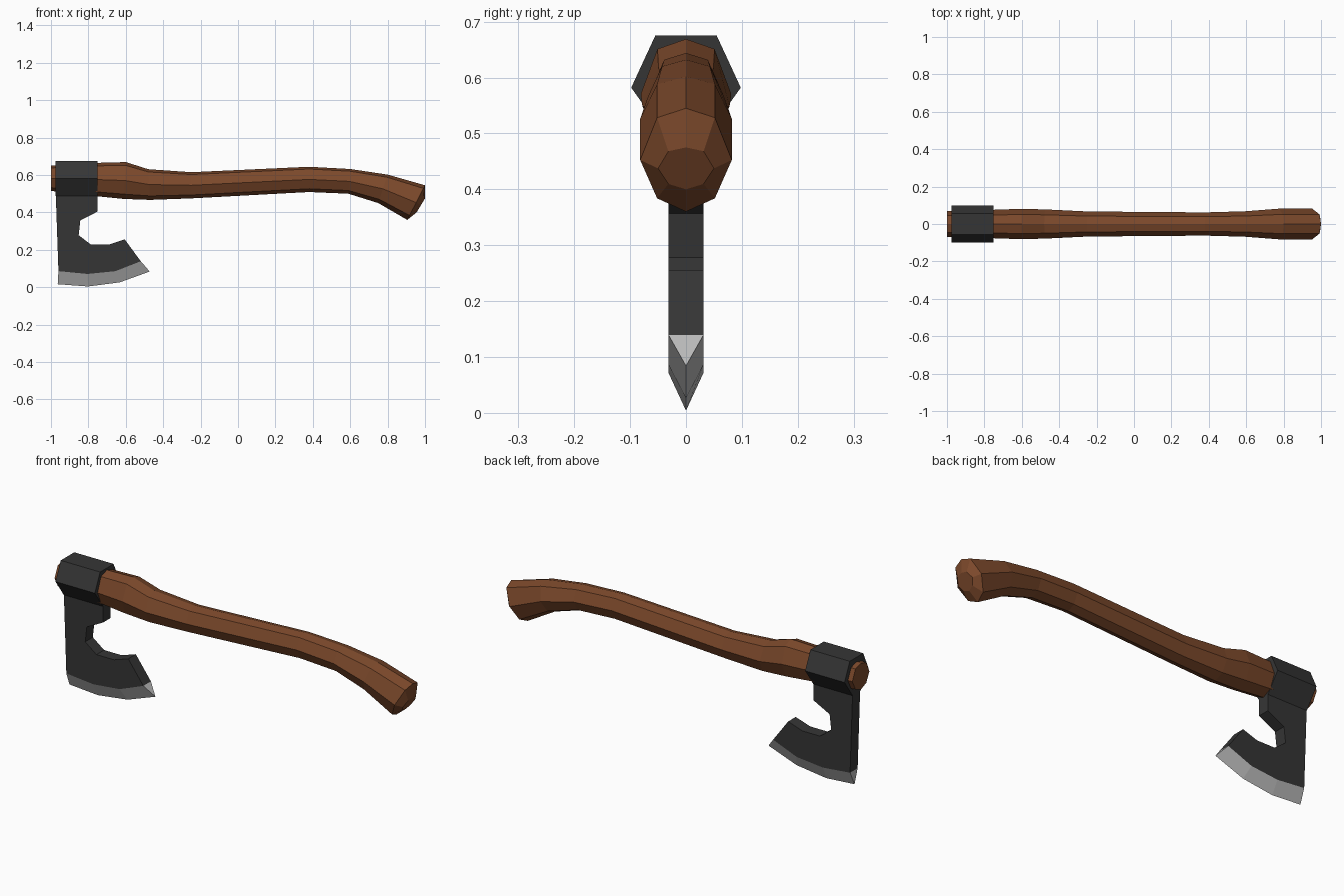
import bpy
from mathutils import Vector

if "Cube" in bpy.data.objects:
    bpy.data.objects.remove(bpy.data.objects["Cube"])


def material(name, rgb):
    m = bpy.data.materials.new(name)
    m.diffuse_color = (*rgb, 1)
    m.use_nodes = True
    m.node_tree.nodes["Principled BSDF"].inputs["Base Color"].default_value = m.diffuse_color
    return m


WOOD = material("wood", (0.2, 0.066, 0.024))
IRON = material("dark_iron", (0.036, 0.036, 0.036))
STEEL = material("bright_steel", (0.5, 0.5, 0.5))


def loft(name, rings, mat, closed_ends=True):
    """Skin equal-length closed rings of points into a flat-shaded mesh."""
    n = len(rings[0])
    verts = [p for r in rings for p in r]
    faces = [(k * n + i, k * n + (i + 1) % n, (k + 1) * n + (i + 1) % n, (k + 1) * n + i)
             for k in range(len(rings) - 1) for i in range(n)]
    if closed_ends:
        faces += [tuple(range(n))[::-1], tuple(range(len(verts) - n, len(verts)))]
    mesh = bpy.data.meshes.new(name)
    mesh.from_pydata(verts, [], faces)
    mesh.materials.append(mat)
    obj = bpy.data.objects.new(name, mesh)
    bpy.context.collection.objects.link(obj)
    # consistent outward normals
    bpy.context.view_layer.objects.active = obj
    obj.select_set(True)
    bpy.ops.object.mode_set(mode='EDIT')
    bpy.ops.mesh.select_all(action='SELECT')
    bpy.ops.mesh.normals_make_consistent(inside=False)
    bpy.ops.object.mode_set(mode='OBJECT')
    obj.select_set(False)
    return obj


# Handle: eight-sided sections, each given by top x, top z, bottom x, bottom z, half width
SECTION = [(0, 1), (0.63, 0.82), (1, 0), (0.63, -0.74),
           (0, -1), (-0.63, -0.74), (-1, 0), (-0.63, 0.82)]
STATIONS = [
    (-1.00, 0.650, -1.00, 0.515, 0.070),
    (-0.75, 0.665, -0.75, 0.486, 0.076),
    (-0.60, 0.669, -0.61, 0.472, 0.081),
    (-0.48, 0.631, -0.47, 0.467, 0.078),
    (-0.25, 0.615, -0.25, 0.475, 0.067),
    (0.38, 0.644, 0.38, 0.509, 0.062),
    (0.60, 0.632, 0.59, 0.500, 0.068),
    (0.80, 0.602, 0.75, 0.450, 0.082),
    (1.00, 0.545, 0.905, 0.360, 0.082),
    (1.00, 0.475, 0.955, 0.400, 0.050),
]


def handle_ring(tx, tz, bx, bz, w):
    top, bottom = Vector((tx, 0, tz)), Vector((bx, 0, bz))
    mid, half = (top + bottom) / 2, (top - bottom) / 2
    return [mid + half * v + Vector((0, w * u, 0)) for u, v in SECTION]


loft("handle", [handle_ring(*s) for s in STATIONS], WOOD)

# Socket: hexagonal collar around the handle
HEX = [(-0.055, 0.675), (0.055, 0.675), (0.098, 0.582),
       (0.031, 0.488), (-0.031, 0.488), (-0.098, 0.582)]
loft("head_socket", [[(x, y, z) for y, z in HEX] for x in (-0.975, -0.75)], IRON)

# Blade: bearded outline extruded across y
T = 0.031
BEVEL_LINE = [(-0.96, 0.086), (-0.805, 0.071), (-0.655, 0.086), (-0.52, 0.139)]
EDGE_LINE = [(-0.964, 0.016), (-0.802, 0.004), (-0.632, 0.026), (-0.472, 0.084)]
BEARD = [(-0.606, 0.256), (-0.687, 0.229), (-0.788, 0.229), (-0.852, 0.278),
         (-0.843, 0.357), (-0.75, 0.405), (-0.75, 0.489), (-0.974, 0.489)]
loft("blade", [[(x, y, z) for x, z in BEVEL_LINE + BEARD] for y in (-T, T)], IRON)

# Cutting edge: wedge narrowing to a sharp line
loft("cutting_edge", [[(bx, -T, bz), (ex, 0, ez), (bx, T, bz)]
                      for (bx, bz), (ex, ez) in zip(BEVEL_LINE, EDGE_LINE)], STEEL)
